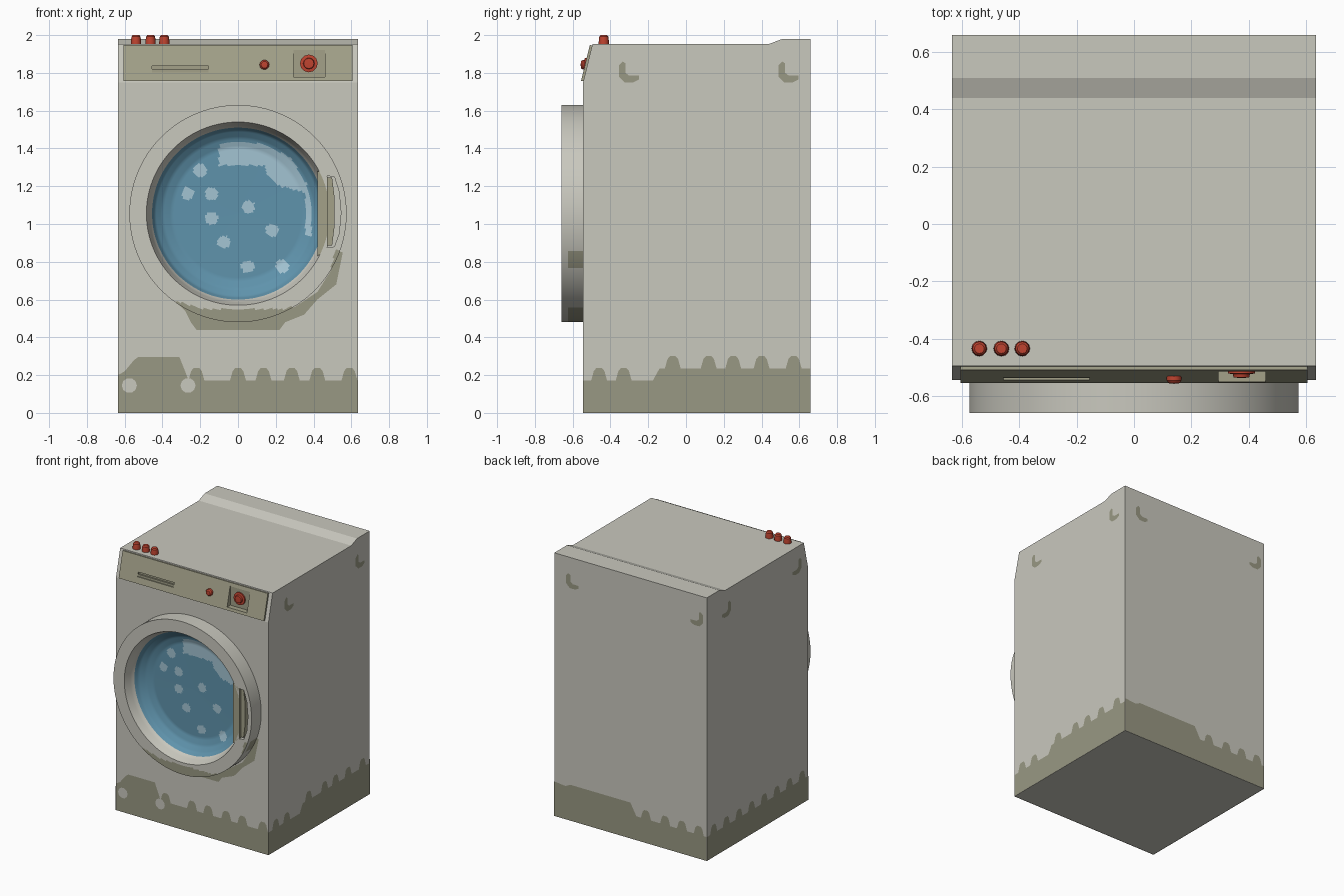
import bpy, bmesh, math

if "Cube" in bpy.data.objects:
    bpy.data.objects.remove(bpy.data.objects["Cube"])


def material(name, r, g, b):
    lin = lambda c: (c / 255 / 12.92) if c < 10 else ((c / 255 + 0.055) / 1.055) ** 2.4
    m = bpy.data.materials.new(name)
    m.diffuse_color = (lin(r), lin(g), lin(b), 1)
    m.use_nodes = True
    m.node_tree.nodes["Principled BSDF"].inputs["Base Color"].default_value = m.diffuse_color
    return m


GREY = material("light_grey_enamel", 201, 200, 190)
DIRT = material("olive_dirt", 153, 152, 131)
PANEL = material("khaki_panel", 163, 161, 137)
BLUE = material("water_blue", 95, 147, 172)
FOAM = material("pale_blue_foam", 163, 196, 211)
RED = material("red_plastic", 192, 68, 48)


def finish(name, bm, mats, smooth=False):
    me = bpy.data.meshes.new(name)
    bm.to_mesh(me)
    bm.free()
    ob = bpy.data.objects.new(name, me)
    bpy.context.collection.objects.link(ob)
    for m in mats:
        me.materials.append(m)
    if smooth:
        bpy.ops.object.select_all(action='DESELECT')
        ob.select_set(True)
        bpy.context.view_layer.objects.active = ob
        bpy.ops.object.shade_smooth_by_angle(angle=math.radians(32))
    return ob


def prism(name, pts, to3d, a, b, mat):
    """Extrude a 2D outline between a and b along the axis to3d leaves open."""
    bm = bmesh.new()
    va = [bm.verts.new(to3d(u, v, a)) for u, v in pts]
    vb = [bm.verts.new(to3d(u, v, b)) for u, v in pts]
    bm.faces.new(va)
    bm.faces.new(vb)
    n = len(pts)
    for i in range(n):
        j = (i + 1) % n
        bm.faces.new((va[i], va[j], vb[j], vb[i]))
    bmesh.ops.recalc_face_normals(bm, faces=bm.faces)
    return finish(name, bm, [mat] if mat else [])


ALONG_X = lambda u, v, t: (t, u, v)      # outline in y, z
ALONG_Y = lambda u, v, t: (u, t, v)      # outline in x, z


def rect(u0, u1, v0, v1):
    return [(u0, v0), (u1, v0), (u1, v1), (u0, v1)]


def disc(u, v, r, n=10):
    return [(u + r * math.cos(math.tau * i / n), v + r * math.sin(math.tau * i / n)) for i in range(n)]


def revolve(name, prof, segs, to3d, mats, rule=None):
    bm = bmesh.new()
    rings = [[bm.verts.new(to3d(r * math.cos(math.tau * i / segs), r * math.sin(math.tau * i / segs), t))
              for i in range(segs)] for r, t in prof]
    for A, B in zip(rings, rings[1:]):
        for i in range(segs):
            j = (i + 1) % segs
            bm.faces.new((A[i], A[j], B[j], B[i]))
    bmesh.ops.remove_doubles(bm, verts=bm.verts, dist=1e-5)
    bmesh.ops.recalc_face_normals(bm, faces=bm.faces)
    if rule:
        for f in bm.faces:
            f.material_index = rule(f.calc_center_median())
    return finish(name, bm, mats, True)


def cut(ob, cutter):
    m = ob.modifiers.new("cut", 'BOOLEAN')
    m.object, m.operation, m.solver = cutter, 'DIFFERENCE', 'EXACT'
    bpy.context.view_layer.objects.active = ob
    bpy.ops.object.modifier_apply(modifier=m.name)
    bpy.data.objects.remove(cutter)


def plate(name, pts, to3d, t, out, mat):
    """Flat painted patch facing direction out."""
    bm = bmesh.new()
    f = bm.faces.new([bm.verts.new(to3d(u, v, t)) for u, v in pts])
    f.normal_update()
    if sum(a * b for a, b in zip(f.normal, out)) < 0:
        f.normal_flip()
    return finish(name, bm, [mat])


def inside(pts, x, z):
    hit = False
    for (x0, z0), (x1, z1) in zip(pts, pts[1:] + pts[:1]):
        if (z0 > z) != (z1 > z) and x < x0 + (z - z0) * (x1 - x0) / (z1 - z0):
            hit = not hit
    return hit


# Cabinet: side profile with sloped front and raised back edge
body = prism("cabinet", [(-.545, 0), (-.545, 1.75), (-.495, 1.953), (.44, 1.953), (.51, 1.98),
                         (.66, 1.98), (.66, 0)], ALONG_X, -.635, .635, GREY)
cut(body, prism("door_cutter", disc(0, 1.055, .54, 48), ALONG_Y, -.7, -.485, None))
cut(body, prism("panel_cutter", rect(-.59, .59, 1.775, 1.928), ALONG_Y, -.7, -.5, None))

# Control panel with drawer slot and dial recess
panel = prism("control_panel", [(-.556, 1.757), (-.509, 1.947), (-.44, 1.94), (-.475, 1.757)],
              ALONG_X, -.605, .605, PANEL)
cut(panel, prism("slot_cutter", rect(-.455, -.155, 1.803, 1.836), ALONG_Y, -.7, -.527, None))
cut(panel, prism("dial_cutter", rect(.295, .46, 1.778, 1.922), ALONG_Y, -.7, -.512, None))
prism("drawer_lip", rect(-.455, -.155, 1.803, 1.82), ALONG_Y, -.538, -.52, PANEL)

# Red controls
front_at = lambda x, z: (lambda u, v, t: (x + u, t, z + v))
revolve("program_dial", [(0, -.505), (.047, -.505), (.047, -.522), (.03, -.524), (.027, -.536), (0, -.538)],
        12, front_at(.375, 1.85), [RED])
revolve("start_button", [(0, -.53), (.026, -.53), (.026, -.546), (.018, -.556), (0, -.558)],
        12, front_at(.14, 1.843), [RED])
for i, x in enumerate((-.54, -.463, -.39)):
    revolve(f"top_knob_{i + 1}", [(0, 1.95), (.027, 1.95), (.027, 1.965), (.024, 1.992), (.017, 2.0), (0, 2.0)],
            12, lambda u, v, t: (x + u, -.435 + v, t), [RED])

# Door: thick ring and concave window in one lathe, coloured by region
DOOR_DIRT = [(-.34, .60), (-.28, .54), (-.25, .48), (-.22, .44), (.22, .44), (.25, .48), (.35, .52),
             (.42, .6), (.52, .68), (.555, .85), (.515, .86), (.49, .75), (.42, .64), (.3, .56),
             (.21, .55), (-.2, .55), (-.25, .57)]
FOAM_BIG = [(-.1, 1.31), (-.1, 1.42), (0, 1.44), (.15, 1.42), (.28, 1.35), (.36, 1.22), (.39, 1.1),
            (.39, .94), (.355, .94), (.355, 1.17), (.22, 1.2), (.16, 1.25), (.14, 1.31)]
BUBBLES = [(-.2, 1.285), (-.265, 1.16), (-.14, 1.16), (-.14, 1.03), (-.075, .905), (.055, 1.09),
           (.18, .965), (.05, .775), (.235, .775)]


def door_colour(c):
    r = math.hypot(c.x, c.z - 1.055)
    if c.y > -.546 and r > .5 or c.y > -.5:
        return 0
    if r > .484:
        return 1 if inside(DOOR_DIRT, c.x, c.z) and (c.y < -.655 or c.y > -.63) else 0
    if r > .457 or c.z < .6:
        return 0
    if inside(FOAM_BIG, c.x, c.z) or any(math.hypot(c.x - x, c.z - z) < .034 for x, z in BUBBLES):
        return 3
    return 2


keys = [(0, -.505), (.35, -.508), (.4, -.525), (.44, -.555), (.465, -.6), (.485, -.66), (.575, -.66),
        (.575, -.545), (.53, -.545), (.53, -.49), (0, -.49)]
profile = []
for k, ((r0, y0), (r1, y1)) in enumerate(zip(keys, keys[1:])):
    n = max(1, math.ceil(math.hypot(r1 - r0, y1 - y0) / .012)) if k < 7 else 1
    profile += [(r0 + (r1 - r0) * i / n, y0 + (y1 - y0) * i / n) for i in range(n)]
profile.append(keys[-1])
door = revolve("door", profile, 144, front_at(0, 1.055), [GREY, DIRT, BLUE, FOAM], door_colour)

# Door handle: finger scoop in the ring and khaki grip
cut(door, prism("scoop_cutter", [(.47, .875), (.51, .88), (.535, .95), (.545, 1.06), (.535, 1.17), (.51, 1.25),
                                 (.47, 1.255)], ALONG_Y, -.7, -.61, None))
prism("door_handle", [(.42, .83), (.45, .85), (.475, .88), (.475, 1.25), (.45, 1.27), (.42, 1.28)],
      ALONG_Y, -.66, -.57, PANEL)
prism("handle_grip", [(.475, .885), (.498, .885), (.51, .98), (.51, 1.15), (.498, 1.245), (.475, 1.245)],
      ALONG_Y, -.645, -.6, PANEL)


# Dirt along the bottom edges: skirt outline from steps, with rounded bumps added
def skirt(steps, bumps):
    pts = list(steps)
    for u, z in bumps:
        pts += [(u - .042, z), (u - .028, z + .05), (u - .015, z + .065), (u + .015, z + .065),
                (u + .028, z + .05), (u + .042, z)]
    pts.sort()
    return [(pts[0][0], 0)] + pts + [(pts[-1][0], 0)]


E, FY, BY = .635, -.545, .66
FRONT, BACK = (0, -1, 0), (0, 1, 0)
plate("front_dirt", skirt([(-E, .2), (-.6, .22), (-.55, .28), (-.53, .295), (-.31, .295), (-.28, .22), (E, .17)],
      [(-.22, .172), (0, .172), (.135, .172), (.285, .172), (.42, .172), (.59, .172)]), ALONG_Y, FY - .002, FRONT, DIRT)
for x in (-.575, -.265):
    plate("clean_spot", disc(x, .145, .04), ALONG_Y, FY - .004, FRONT, GREY)
plate("door_drip_dirt", DOOR_DIRT, ALONG_Y, FY - .002, FRONT, DIRT)
plate("back_dirt", skirt([(-E, .18), (-.05, .18), (0, .27), (.5, .27), (.54, .25), (E, .26)],
      [(-.57, .18), (-.43, .18), (-.29, .18), (-.13, .18)]), ALONG_Y, BY + .002, BACK, DIRT)
side_bumps = [(-.46, .172), (-.33, .172), (-.07, .235), (.12, .235), (.25, .235), (.4, .235), (.57, .235)]
plate("right_dirt", skirt([(FY, .17), (-.175, .172), (-.14, .235), (BY, .235)], side_bumps),
      ALONG_X, E + .002, (1, 0, 0), DIRT)
plate("left_dirt", skirt([(FY, .18), (BY, .18)], [(-.47 + .15 * i, .18) for i in range(8)]),
      ALONG_X, -E - .002, (-1, 0, 0), DIRT)


# L-shaped scuffs near the top of sides and back
def scuff(u, s):
    return [(u + s * a, z) for a, z in ((-.055, 1.84), (-.035, 1.86), (-.02, 1.85), (-.02, 1.80), (0, 1.785),
                                        (.05, 1.785), (.05, 1.765), (.02, 1.75), (-.025, 1.75), (-.055, 1.78))]


for u in (-.3, .545):
    plate("right_scuff", scuff(u, 1), ALONG_X, E + .002, (1, 0, 0), DIRT)
for u in (-.41, .43):
    plate("left_scuff", scuff(u, 1), ALONG_X, -E - .002, (-1, 0, 0), DIRT)
plate("back_scuff", scuff(.48, -1), ALONG_Y, BY + .002, BACK, DIRT)
plate("back_scuff", scuff(-.55, 1), ALONG_Y, BY + .002, BACK, DIRT)
